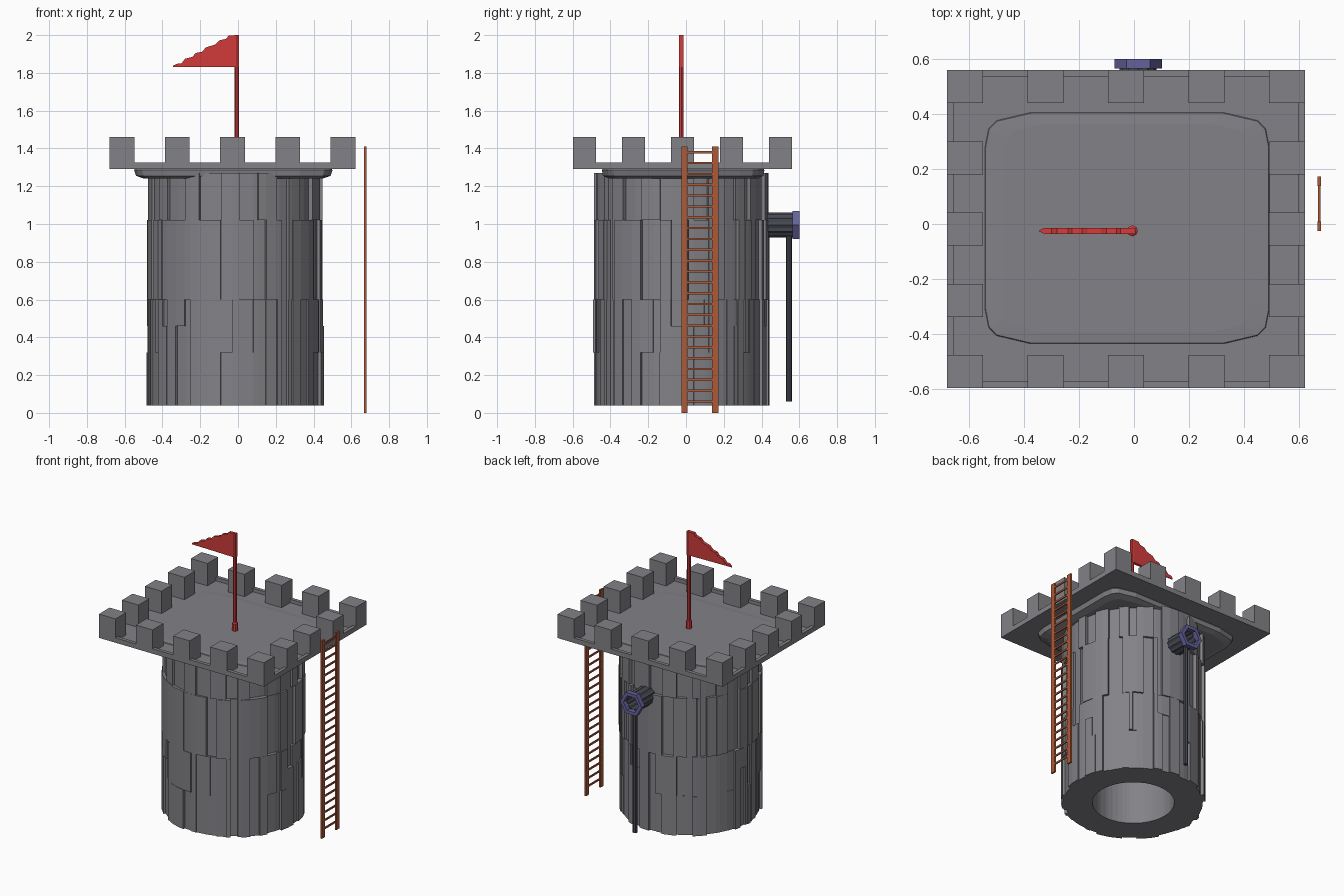
import bpy, bmesh, math, random
from mathutils import Vector

if "Cube" in bpy.data.objects:
    bpy.data.objects.remove(bpy.data.objects["Cube"])

random.seed(7)
CX, CY = -0.015, -0.025          # tower axis
X0, X1, Y0, Y1 = -0.68, 0.622, -0.597, 0.56   # battlement footprint


def material(name, rgb):
    m = bpy.data.materials.new(name)
    m.diffuse_color = (*rgb, 1)
    m.use_nodes = True
    m.node_tree.nodes["Principled BSDF"].inputs["Base Color"].default_value = m.diffuse_color
    return m


STONE = material("dark stone", (0.225, 0.225, 0.245))
RED = material("red", (0.66, 0.045, 0.045))
WOOD = material("wood", (0.42, 0.10, 0.04))
PURPLE = material("purple", (0.13, 0.12, 0.33))
SLATE = material("slate", (0.06, 0.065, 0.085))


def finish(name, bm, mat=STONE):
    me = bpy.data.meshes.new(name)
    bmesh.ops.remove_doubles(bm, verts=bm.verts, dist=1e-5)
    bm.to_mesh(me)
    bm.free()
    ob = bpy.data.objects.new(name, me)
    bpy.context.collection.objects.link(ob)
    me.materials.append(mat)
    return ob


def add_box(bm, x0, x1, y0, y1, z0, z1):
    vs = bmesh.ops.create_cube(bm, size=1)["verts"]
    for v in vs:
        v.co = Vector(((x0 + x1) / 2 + v.co.x * (x1 - x0),
                       (y0 + y1) / 2 + v.co.y * (y1 - y0),
                       (z0 + z1) / 2 + v.co.z * (z1 - z0)))


def loft(name, rings, mat=STONE, closed=False):
    """Skin a list of rings; cap both ends, or join last ring to first."""
    bm = bmesh.new()
    rows = [[bm.verts.new(p) for p in r] for r in rings]
    n = len(rows[0])
    pairs = list(zip(rows, rows[1:] + rows[:1])) if closed else list(zip(rows, rows[1:]))
    for a, b in pairs:
        for i in range(n):
            j = (i + 1) % n
            bm.faces.new((a[i], a[j], b[j], b[i]))
    if not closed:
        bm.faces.new(rows[0][::-1])
        bm.faces.new(rows[-1])
    bmesh.ops.recalc_face_normals(bm, faces=bm.faces)
    return finish(name, bm, mat)


def circle_z(x, y, z, r, n):
    return [(x + r * math.cos(i * math.tau / n), y + r * math.sin(i * math.tau / n), z)
            for i in range(n)]


def circle_y(x, y, z, r, n, flute=0):
    return [(x + (r - flute * (i % 2)) * math.cos(i * math.tau / n), y,
             z + (r - flute * (i % 2)) * math.sin(i * math.tau / n)) for i in range(n)]


# Tower wall: hollow, planks of random width stepping in and out at a few heights
levels = [0.04, 0.32, 0.46, 0.60, 1.02, 1.27]
N, HOLE = 64, 0.265
widths = [random.uniform(0.4, 1.6) for _ in range(N)]
angles = [sum(widths[:k]) * math.tau / sum(widths) for k in range(N)]
cells = []
for k in range(N):
    if k % 2 == 0:                       # upper pillars are two cells wide
        top = 0.462 if k % 4 == 0 else random.uniform(0.438, 0.450)
    mid = random.choice((0.468, 0.466, 0.463, 0.446, 0.442))
    low = random.choice((mid, 0.467, 0.450, 0.458))
    foot = random.choice((low, 0.469, 0.452))
    cut = random.choice((0, 1, 1, 2, 3))
    cells.append([foot if l < cut else low for l in range(3)] + [mid, top])

bm = bmesh.new()


def quad(*pts):
    if len({(round(r, 5), k, z) for r, k, z in pts}) == 4:
        bm.faces.new([bm.verts.new((CX + r * math.cos(angles[k]),
                                    CY + r * math.sin(angles[k]), z)) for r, k, z in pts])


for k in range(N):
    j, prev = (k + 1) % N, cells[k - 1]
    column = [HOLE] + cells[k] + [HOLE]
    for l in range(5):
        r, z0, z1 = cells[k][l], levels[l], levels[l + 1]
        quad((r, k, z0), (r, j, z0), (r, j, z1), (r, k, z1))
        quad((prev[l], k, z0), (r, k, z0), (r, k, z1), (prev[l], k, z1))
    for l, z in enumerate(levels):
        a, b = column[l], column[l + 1]
        quad((b, k, z), (a, k, z), (a, j, z), (b, j, z))
    quad((HOLE, j, 0.04), (HOLE, k, 0.04), (HOLE, k, 1.27), (HOLE, j, 1.27))
finish("tower_wall", bm)


# Rounded deck under and through the battlement floor
def deck_ring(hx, hy, z):
    quarter = [(hx, hy * 0.70), (hx * 0.975, hy * 0.86), (hx * 0.92, hy * 0.93), (hx * 0.68, hy)]
    pts = []
    for sx, sy in ((1, 1), (-1, 1), (-1, -1), (1, -1)):
        q = quarter if sx * sy > 0 else quarter[::-1]
        pts += [(-0.025 + sx * x, -0.015 + sy * y, z) for x, y in q]
    return pts


loft("roof_deck", [deck_ring(0.47, 0.39, 1.24), deck_ring(0.515, 0.425, 1.255),
                   deck_ring(0.525, 0.43, 1.285), deck_ring(0.515, 0.418, 1.304),
                   deck_ring(0.45, 0.38, 1.307)])


# Battlement floor with a thin raised rim
def rect(inset, z):
    return [(X0 + inset, Y0 + inset, z), (X1 - inset, Y0 + inset, z),
            (X1 - inset, Y1 - inset, z), (X0 + inset, Y1 - inset, z)]


loft("battlement_floor", [rect(0, 1.29), rect(0, 1.325), rect(0.025, 1.325), rect(0.025, 1.30)])

# Merlons, five along each side
bm = bmesh.new()
MX, MY = 0.131, 0.12
for i in range(5):
    for j in range(5):
        if i in (0, 4) or j in (0, 4):
            x = X0 + i * (X1 - X0 - MX) / 4
            y = Y0 + j * (Y1 - Y0 - MY) / 4
            add_box(bm, x, x + MX, y, y + MY, 1.29, 1.46)
finish("merlons", bm)

# Ladder
bm = bmesh.new()
for y in (-0.025, 0.138):
    add_box(bm, 0.668, 0.68, y, y + 0.034, 0, 1.41)
for i in range(24):
    z = 0.06 + i * 1.32 / 23
    add_box(bm, 0.670, 0.678, 0.005, 0.142, z - 0.006, z + 0.006)
finish("ladder", bm, WOOD)

# Flagpole with a thicker foot
FX, FY = -0.006, -0.025
loft("flagpole", [circle_z(FX, FY, z, r, 8) for z, r in
                  ((1.29, 0.02), (1.36, 0.02), (1.365, 0.012), (2.0, 0.012))], RED)

# Ragged pennant, thinning at the tip
outline = [(0.005, 1.83), (0.005, 2.0), (-0.05, 1.998), (-0.063, 1.98), (-0.10, 1.972),
           (-0.12, 1.95), (-0.17, 1.935), (-0.19, 1.912), (-0.225, 1.905), (-0.24, 1.885),
           (-0.28, 1.875), (-0.30, 1.85), (-0.325, 1.848), (-0.345, 1.838), (-0.345, 1.83)]
loft("pennant", [[(x, FY + s * (0.002 if x < -0.33 else 0.011), z) for x, z in outline]
                 for s in (-1, 1)], RED)

# Drain spout: fluted barrel, hexagonal flange, falling pipe
PX, PZ = 0.015, 0.995
loft("spout_barrel", [circle_y(PX, y, PZ, r, 24, 0.006) for y, r in
                      ((0.40, 0.067), (0.57, 0.067), (0.57, 0.054), (0.43, 0.054))], SLATE)
loft("spout_flange", [circle_y(PX, y, PZ, r, 6) for y, r in
                      ((0.565, 0.086), (0.60, 0.086), (0.60, 0.06), (0.565, 0.06))],
     PURPLE, closed=True)
loft("downpipe", [circle_z(0.02, 0.545, z, 0.016, 8) for z in (0.06, 0.945)], SLATE)
